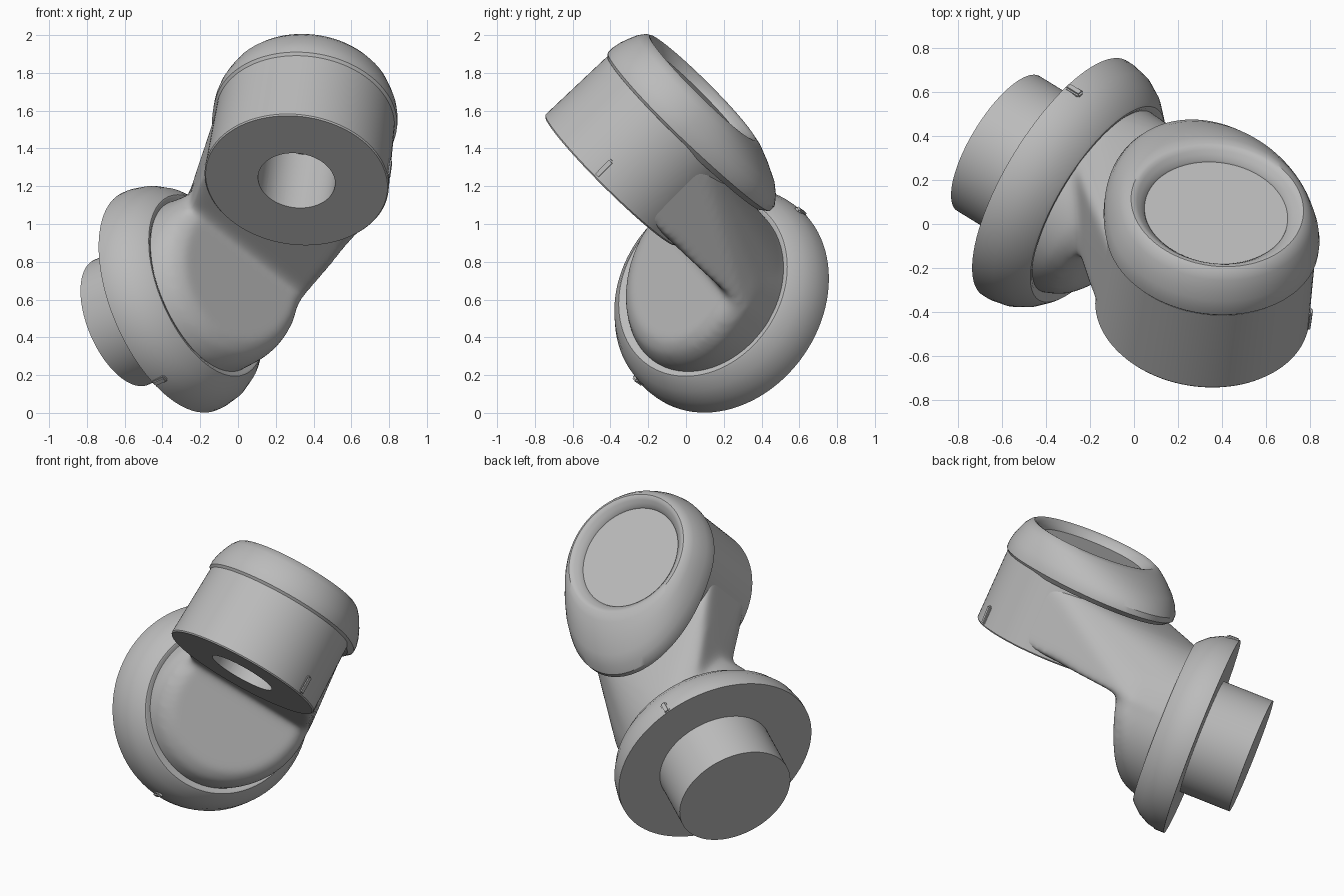
import bpy, bmesh, math
from mathutils import Vector, Matrix

if "Cube" in bpy.data.objects:
    bpy.data.objects.remove(bpy.data.objects["Cube"])

SEG = 96
grey = bpy.data.materials.new("plain grey")
grey.use_nodes = True
grey.diffuse_color = (0.5, 0.5, 0.5, 1)
grey.node_tree.nodes["Principled BSDF"].inputs["Base Color"].default_value = (0.5, 0.5, 0.5, 1)

# Upper frame: z along the housing, x towards the elbow tail
up = Vector((0.1, 0.7, 0.705)).normalized()
tail = Vector((-0.2, 0.7, -0.68))
tail = (tail - up * tail.dot(up)).normalized()
side = up.cross(tail)
upper = Matrix.Translation((0.31, -0.40, 1.23)) @ Matrix((tail, side, up)).transposed().to_4x4()

# Lower frame: z runs from the flange back into the elbow, y roughly along the barrel axis
inward = Vector((0.80, -0.49, 0.345)).normalized()
lift = (up - inward * up.dot(inward)).normalized()
across = lift.cross(inward)
lower = Matrix.Translation((-0.362, 0.21, 0.59)) @ Matrix((across, lift, inward)).transposed().to_4x4()


def ring(r, z, tip=None):
    """Circle, or an egg whose +x half reaches out to tip."""
    pts = []
    for i in range(SEG):
        c, s = math.cos(2 * math.pi * i / SEG), math.sin(2 * math.pi * i / SEG)
        pts.append(Vector(((tip if tip and c > 0 else r) * c, r * s, z)))
    return pts


def slanted(r, z):
    """Stub ring, deeper towards the barrel and the outer side."""
    return [Vector((p.x, p.y, min(z + 0.28 * p.y + 0.15 * p.x, z + 0.08))) for p in ring(r, z)]


def finish(name, bm, frame):
    bmesh.ops.recalc_face_normals(bm, faces=bm.faces)
    mesh = bpy.data.meshes.new(name)
    bm.to_mesh(mesh)
    bm.free()
    mesh.materials.append(grey)
    ob = bpy.data.objects.new(name, mesh)
    ob.matrix_world = frame
    bpy.context.collection.objects.link(ob)
    return ob


def pick(*obs):
    bpy.ops.object.select_all(action='DESELECT')
    for ob in obs:
        ob.select_set(True)
    bpy.context.view_layer.objects.active = obs[0]


def smooth(ob, angle=32):
    pick(ob)
    bpy.ops.object.shade_smooth_by_angle(angle=math.radians(angle))


def apply_modifier(ob, kind, **settings):
    pick(ob)
    mod = ob.modifiers.new(kind.lower(), kind)
    for key, value in settings.items():
        setattr(mod, key, value)
    bpy.ops.object.modifier_apply(modifier=mod.name)


def lathe(name, profile, frame):
    bm = bmesh.new()
    rows = [[bm.verts.new(p) for p in ring(r, z)] for r, z in profile]
    for a, b in zip(rows, rows[1:]):
        for i in range(SEG):
            j = (i + 1) % SEG
            bm.faces.new((a[i], a[j], b[j], b[i]))
    bm.faces.new(rows[0][::-1])
    bm.faces.new(rows[-1])
    return finish(name, bm, frame)


def hull(points):
    bm = bmesh.new()
    for p in points:
        bm.verts.new(p)
    bmesh.ops.convex_hull(bm, input=bm.verts[:])
    bmesh.ops.delete(bm, geom=[v for v in bm.verts if not v.link_faces], context='VERTS')
    bmesh.ops.dissolve_limit(bm, angle_limit=0.005, verts=bm.verts[:], edges=bm.edges[:])
    return bm


# Elbow neck: barrel core hulled to the upper half of the stub, then filleted into the stub
points = ring(0.485, 0.03) + ring(0.47, 0.44)
to_upper = upper.inverted() @ lower
for p in ring(0.48, 0.20) + slanted(0.475, 0.37) + slanted(0.44, 0.46):
    q = to_upper @ p
    q.y = min(q.y, 0.50)
    q.z = min(max(q.z, 0.01), 0.46)
    points.append(q)
neck = finish("elbow_neck", hull(points), upper)
stub = finish("lower_stub", hull(ring(0.485, 0.08) + ring(0.485, 0.20) + slanted(0.475, 0.37)
                                 + slanted(0.44, 0.44) + slanted(0.38, 0.475)), lower)
pick(neck, stub)
bpy.ops.object.join()
apply_modifier(neck, 'REMESH', mode='VOXEL', voxel_size=0.018)
apply_modifier(neck, 'SMOOTH', factor=0.5, iterations=22)

# Crisp barrel over the neck, both bored from below
barrel = lathe("upper_barrel", [(0.484, 0.0), (0.49, 0.008), (0.475, 0.46)], upper)
cutter = lathe("bore_cutter", [(0.205, -0.1), (0.205, 0.40)], upper)
cutter.hide_render = True
for ob, angle in ((neck, 60), (barrel, 32)):
    apply_modifier(ob, 'BOOLEAN', operation='DIFFERENCE', solver='EXACT', object=cutter)
    smooth(ob, angle)
bpy.data.objects.remove(cutter)

# Egg-shaped cap with a shallow dished round top
points = []
for r, tip, z in ((0.46, 0.68, 0.445), (0.487, 0.72, 0.475), (0.487, 0.72, 0.51),
                  (0.478, 0.685, 0.555), (0.462, 0.63, 0.60), (0.44, 0.53, 0.65),
                  (0.415, 0.45, 0.683)):
    points += ring(r, z, tip)
points += ring(0.395, 0.695)
bm = hull(points)
top = max(bm.faces, key=lambda f: f.calc_center_median().z)
for thick, depth in ((0.015, -0.003), (0.015, -0.01), (0.015, -0.014), (0.018, -0.018), (0.004, -0.01)):
    bmesh.ops.inset_region(bm, faces=[top], thickness=thick, depth=depth)
smooth(finish("dished_cap", bm, upper))

# Bowl-shaped flange and plain shaft
smooth(lathe("flange", [(0.627, 0.0), (0.627, 0.035), (0.612, 0.11), (0.575, 0.18),
                        (0.525, 0.235), (0.512, 0.245), (0.50, 0.245), (0.475, 0.23)], lower))
smooth(lathe("shaft", [(0.36, -0.32), (0.36, 0.05)], lower))


# Small index tabs standing on the curved walls
def tab(name, frame, spot, radius, z, length):
    p = frame.inverted() @ Vector(spot)
    turn = Matrix.Rotation(math.atan2(p.y, p.x), 4, 'Z')
    bm = bmesh.new()
    bmesh.ops.create_cube(bm, size=1)
    bmesh.ops.scale(bm, vec=(0.04, 0.04, length), verts=bm.verts)
    bmesh.ops.bevel(bm, geom=bm.edges[:], offset=0.008, segments=2, affect='EDGES')
    finish(name, bm, frame @ turn @ Matrix.Translation((radius, 0, z)))


tab("barrel_tab", upper, (0.81, -0.44, 1.29), 0.48, 0.07, 0.12)
tab("flange_tab_upper", lower, (-0.27, 0.60, 1.06), 0.617, 0.04, 0.08)
tab("flange_tab_lower", lower, (-0.40, -0.27, 0.17), 0.617, 0.04, 0.08)
